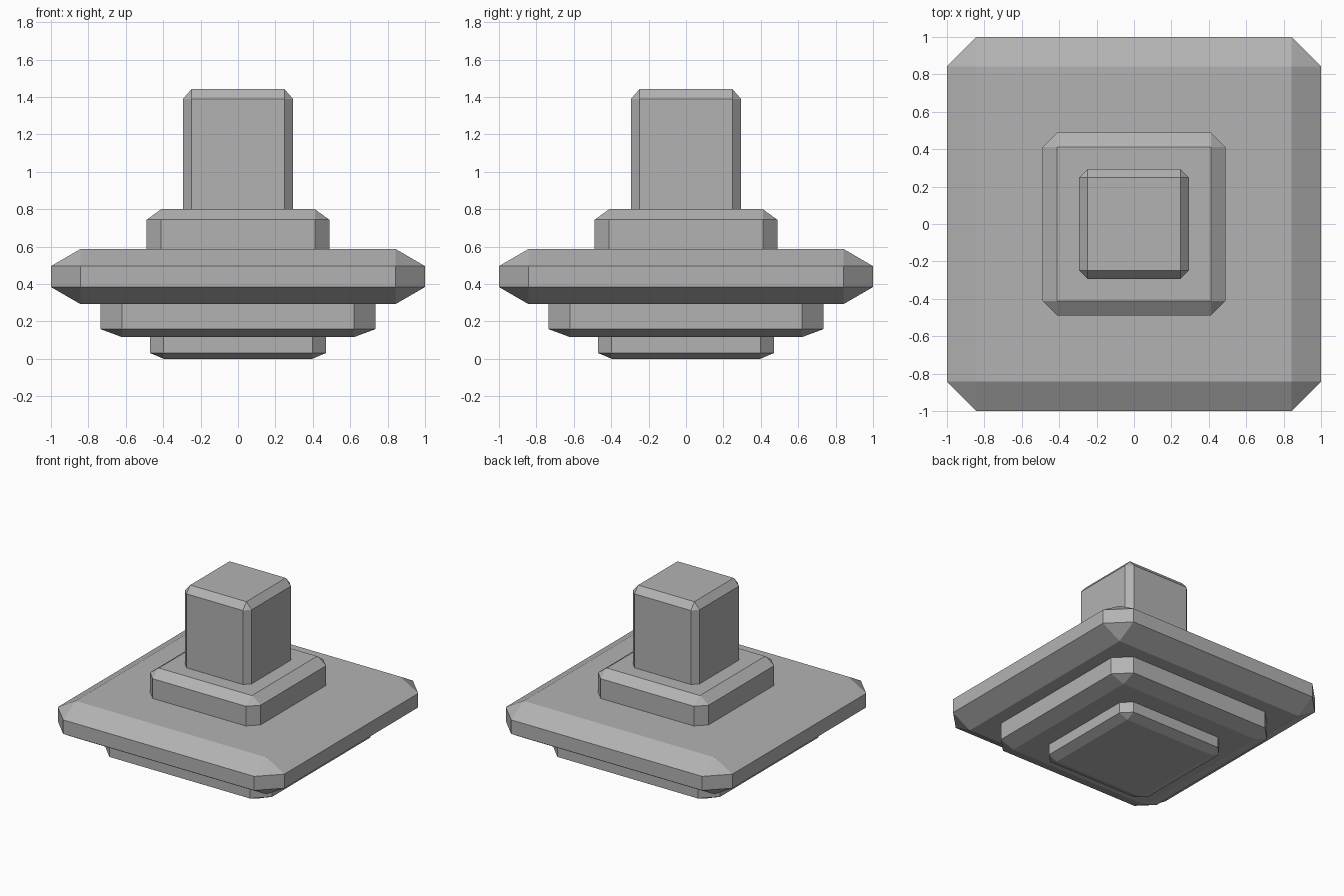
import bpy, bmesh, math

if "Cube" in bpy.data.objects:
    bpy.data.objects.remove(bpy.data.objects["Cube"])

# Dark grey shared by every part
grey = bpy.data.materials.new("dark_grey")
grey.diffuse_color = (0.45, 0.45, 0.45, 1.0)
grey.use_nodes = True
grey.node_tree.nodes["Principled BSDF"].inputs["Base Color"].default_value = grey.diffuse_color


def chamfered_block(name, half, cut, z0, z1, bottom=0.0, top=0.0):
    """Square block with cut corners; bottom/top give the height of its sloped rims."""
    bm = bmesh.new()
    inner = half - cut
    # Octagonal walls
    for z in (z0 + bottom, z1 - top):
        for sx in (-1, 1):
            for sy in (-1, 1):
                bm.verts.new((sx * half, sy * inner, z))
                bm.verts.new((sx * inner, sy * half, z))
    # Square end faces where the rim is sloped
    for z, rim in ((z0, bottom), (z1, top)):
        if rim:
            for sx in (-1, 1):
                for sy in (-1, 1):
                    bm.verts.new((sx * inner, sy * inner, z))
    bmesh.ops.convex_hull(bm, input=bm.verts[:])
    bmesh.ops.dissolve_limit(bm, angle_limit=math.radians(1),
                             verts=bm.verts[:], edges=bm.edges[:])
    bmesh.ops.recalc_face_normals(bm, faces=bm.faces[:])
    mesh = bpy.data.meshes.new(name)
    bm.to_mesh(mesh)
    bm.free()
    mesh.materials.append(grey)
    obj = bpy.data.objects.new(name, mesh)
    bpy.context.collection.objects.link(obj)
    return obj


EMBED = 0.02  # overlap hidden inside the neighbouring tier

# Stepped underside
chamfered_block("foot", 0.47, 0.073, 0.0, 0.116 + EMBED, bottom=0.031)
chamfered_block("lower_step", 0.735, 0.115, 0.116, 0.293 + EMBED, bottom=0.043)

# Wide plate
chamfered_block("plate", 1.0, 0.157, 0.293, 0.587, bottom=0.091, top=0.091)

# Collar and post on top
chamfered_block("collar", 0.488, 0.077, 0.587 - EMBED, 0.80, top=0.056)
chamfered_block("post", 0.294, 0.046, 0.80 - EMBED, 1.443, top=0.053)
